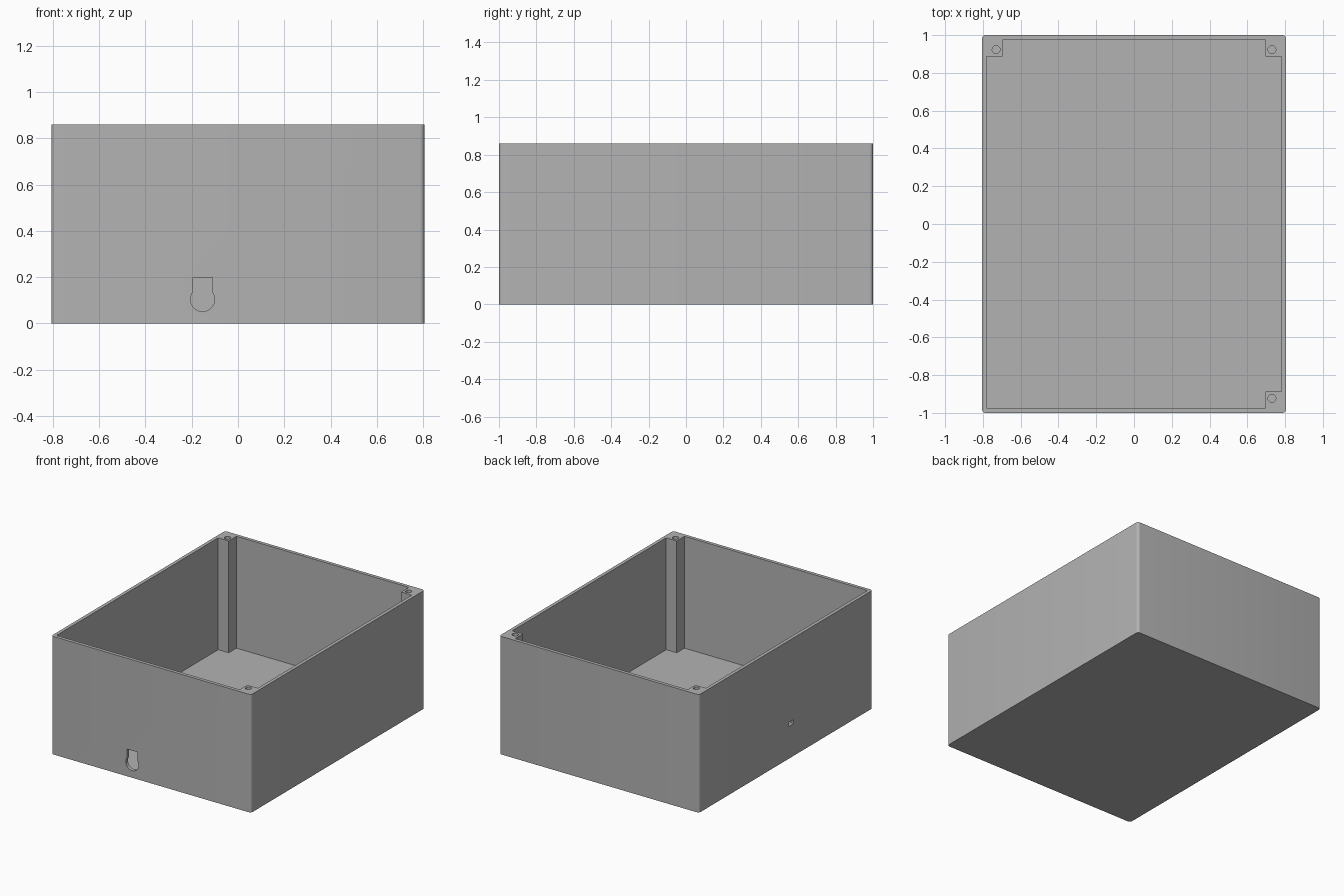
import bpy
import bmesh
import math
from mathutils import Matrix, Vector

if "Cube" in bpy.data.objects:
    bpy.data.objects.remove(bpy.data.objects["Cube"], do_unlink=True)

HALF_X, HALF_Y, HEIGHT = 0.805, 1.0, 0.86
WALL, FLOOR, CORNER = 0.025, 0.045, 0.02
POST_X, POST_Y = 0.695, 0.886          # inner corner of each screw post
HOLE_X, HOLE_Y, HOLE_R = 0.73, 0.923, 0.021

grey = bpy.data.materials.new("plain grey")
grey.use_nodes = True
colour = (0.45, 0.45, 0.45, 1)
grey.diffuse_color = colour
grey.node_tree.nodes["Principled BSDF"].inputs["Base Color"].default_value = colour


def arc(cx, cy, r, start, end, steps):
    """Points on an arc, angles in degrees."""
    angles = [math.radians(start + (end - start) * i / steps) for i in range(steps + 1)]
    return [(cx + r * math.cos(a), cy + r * math.sin(a)) for a in angles]


def prism(name, profile, depth, matrix):
    """Extrude a closed 2D profile along its local z, then place it."""
    bm = bmesh.new()
    face = bm.faces.new([bm.verts.new((x, y, 0)) for x, y in profile])
    grown = bmesh.ops.extrude_face_region(bm, geom=[face])["geom"]
    top = [v for v in grown if isinstance(v, bmesh.types.BMVert)]
    bmesh.ops.translate(bm, verts=top, vec=(0, 0, depth))
    bmesh.ops.recalc_face_normals(bm, faces=bm.faces)
    bm.transform(matrix)
    mesh = bpy.data.meshes.new(name)
    bm.to_mesh(mesh)
    bm.free()
    mesh.materials.append(grey)
    obj = bpy.data.objects.new(name, mesh)
    bpy.context.collection.objects.link(obj)
    return obj


def cut(target, cutter):
    """Subtract the cutter, then discard it."""
    cutter.hide_render = True
    mod = target.modifiers.new(cutter.name, "BOOLEAN")
    mod.operation, mod.solver, mod.object = "DIFFERENCE", "EXACT", cutter
    bpy.context.view_layer.objects.active = target
    bpy.ops.object.modifier_apply(modifier=mod.name)
    bpy.data.objects.remove(cutter, do_unlink=True)


# Outer block with rounded upright corners
outline = []
for i, (sx, sy) in enumerate([(1, 1), (-1, 1), (-1, -1), (1, -1)]):
    outline += arc(sx * (HALF_X - CORNER), sy * (HALF_Y - CORNER), CORNER,
                   90 * i, 90 * i + 90, 6)
box = prism("enclosure_box", outline, HEIGHT, Matrix())

# Cavity, notched around three corner posts
ix, iy = HALF_X - WALL, HALF_Y - WALL
cavity = [(-ix, -iy),
          (POST_X, -iy), (POST_X, -POST_Y), (ix, -POST_Y),
          (ix, POST_Y), (POST_X, POST_Y), (POST_X, iy),
          (-POST_X, iy), (-POST_X, POST_Y), (-ix, POST_Y)]
cut(box, prism("cavity", cavity, HEIGHT, Matrix.Translation((0, 0, FLOOR))))

# Screw holes in the posts
for sx, sy in [(1, 1), (-1, 1), (1, -1)]:
    circle = arc(0, 0, HOLE_R, 0, 360, 20)[:-1]
    place = Matrix.Translation((sx * HOLE_X, sy * HOLE_Y, HEIGHT - 0.3))
    cut(box, prism("screw_hole", circle, 0.4, place))

# Keyhole opening through the front wall
radius, half, top = 0.052, 0.042, 0.094
neck = math.degrees(math.acos(half / radius))
keyhole = [(half, top), (-half, top)] + arc(0, 0, radius, 180 - neck, 360 + neck, 28)
upright = Matrix.Rotation(math.pi / 2, 4, "X")
place = Matrix.Translation((-0.153, -HALF_Y + 0.05, 0.104)) @ upright
cut(box, prism("keyhole", keyhole, 0.1, place))

# Small cable slot through the side wall
slot = [(-0.03, -0.014), (0.03, -0.014), (0.03, 0.014), (-0.03, 0.014)]
sideways = Matrix.Rotation(-math.pi / 2, 4, "Z") @ upright
place = Matrix.Translation(Vector((-HALF_X + 0.05, -0.06, 0.25))) @ sideways
cut(box, prism("cable_slot", slot, 0.1, place))

# Smooth the rounded corners, keep the other edges sharp
bpy.ops.object.select_all(action="DESELECT")
box.select_set(True)
bpy.context.view_layer.objects.active = box
bpy.ops.object.shade_smooth_by_angle(angle=math.radians(30))
